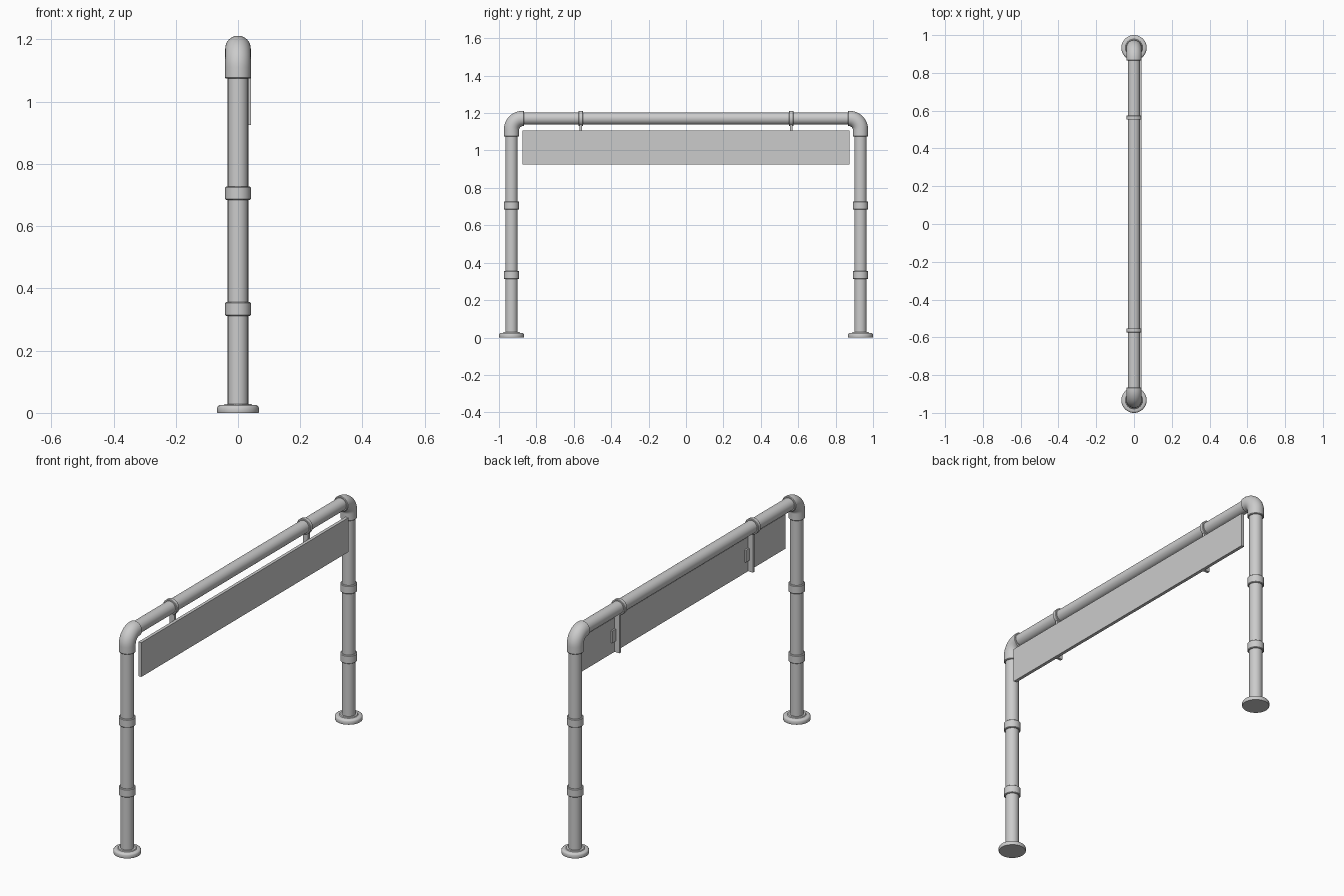
import bpy, bmesh
from math import sin, cos, pi
from mathutils import Vector

if "Cube" in bpy.data.objects:
    bpy.data.objects.remove(bpy.data.objects["Cube"])

SEG = 40
POST_Y, RAIL_Z, PIPE_R, FIT_R = 0.933, 1.171, 0.033, 0.041


def finish(bm, name, smooth=True):
    bmesh.ops.recalc_face_normals(bm, faces=bm.faces)
    me = bpy.data.meshes.new(name)
    bm.to_mesh(me)
    bm.free()
    ob = bpy.data.objects.new(name, me)
    bpy.context.collection.objects.link(ob)
    if smooth:
        bpy.ops.object.select_all(action='DESELECT')
        ob.select_set(True)
        bpy.context.view_layer.objects.active = ob
        bpy.ops.object.shade_smooth_by_angle(angle=0.6)
    return ob


def sweep(name, stations):
    """Skin circles given as (centre, normal in the YZ plane, radius), capped at both ends."""
    bm = bmesh.new()
    rings = []
    for c, n, r in stations:
        side = Vector((1, 0, 0))
        up = Vector(n).normalized().cross(side)
        rings.append([bm.verts.new(Vector(c) + r * (cos(a) * side + sin(a) * up))
                      for a in (2 * pi * i / SEG for i in range(SEG))])
    for a, b in zip(rings, rings[1:]):
        for i in range(SEG):
            j = (i + 1) % SEG
            bm.faces.new((a[i], a[j], b[j], b[i]))
    bm.faces.new(rings[0])
    bm.faces.new(rings[-1])
    return finish(bm, name)


def upright(name, y, profile):
    return sweep(name, [((0, y, z), (0, 0, 1), r) for r, z in profile])


def along_y(name, profile):
    return sweep(name, [((0, y, RAIL_Z), (0, 1, 0), r) for r, y in profile])


def band(r, a, b, c=0.003):
    return [(r - c, a), (r, a + c), (r, b - c), (r - c, b)]


def box(name, lo, hi):
    bm = bmesh.new()
    bmesh.ops.create_cube(bm, size=1)
    for v in bm.verts:
        v.co = Vector([lo[k] if v.co[k] < 0 else hi[k] for k in range(3)])
    return finish(bm, name, False)


# top rail
along_y("top_rail", [(PIPE_R, -0.875), (PIPE_R, 0.875)])

for s, tag in ((-1, "left"), (1, "right")):
    y = s * POST_Y
    # post, floor flange and collars
    upright(f"post_{tag}", y, [(PIPE_R, 0.02), (PIPE_R, 1.09)])
    upright(f"floor_flange_{tag}", y, [(0.066, 0), (0.067, 0.003), (0.067, 0.017),
                                       (0.064, 0.022), (0.058, 0.025), (0.046, 0.025),
                                       (0.043, 0.029), (0.033, 0.029)])
    upright(f"lower_collar_{tag}", y, band(FIT_R, 0.312, 0.356))
    upright(f"upper_collar_{tag}", y, band(FIT_R, 0.684, 0.728))

    # corner elbow
    R = 0.06
    st = [((0, y, 1.074), (0, 0, 1), FIT_R - 0.003), ((0, y, 1.077), (0, 0, 1), FIT_R)]
    for i in range(13):
        a = pi / 2 * i / 12
        st.append(((0, y - s * R * (1 - cos(a)), RAIL_Z - R + R * sin(a)),
                   (0, -s * sin(a), cos(a)), FIT_R))
    st += [((0, s * 0.868, RAIL_Z), (0, -s, 0), FIT_R),
           ((0, s * 0.865, RAIL_Z), (0, -s, 0), FIT_R - 0.003)]
    sweep(f"elbow_{tag}", st)

    # sign hanger: clamp ring, strap and fixing tab
    h = s * 0.563
    along_y(f"clamp_ring_{tag}", band(FIT_R, h - 0.011, h + 0.011, 0.002))
    box(f"hanger_strap_{tag}", (-0.006, h - 0.007, 0.926), (0.025, h + 0.007, 1.15))
    box(f"fixing_tab_{tag}", (0.015, h - 0.036, 0.985), (0.025, h + 0.036, 1.05))

# sign panel
box("sign_panel", (0.024, -0.873, 0.925), (0.041, 0.873, 1.108))
